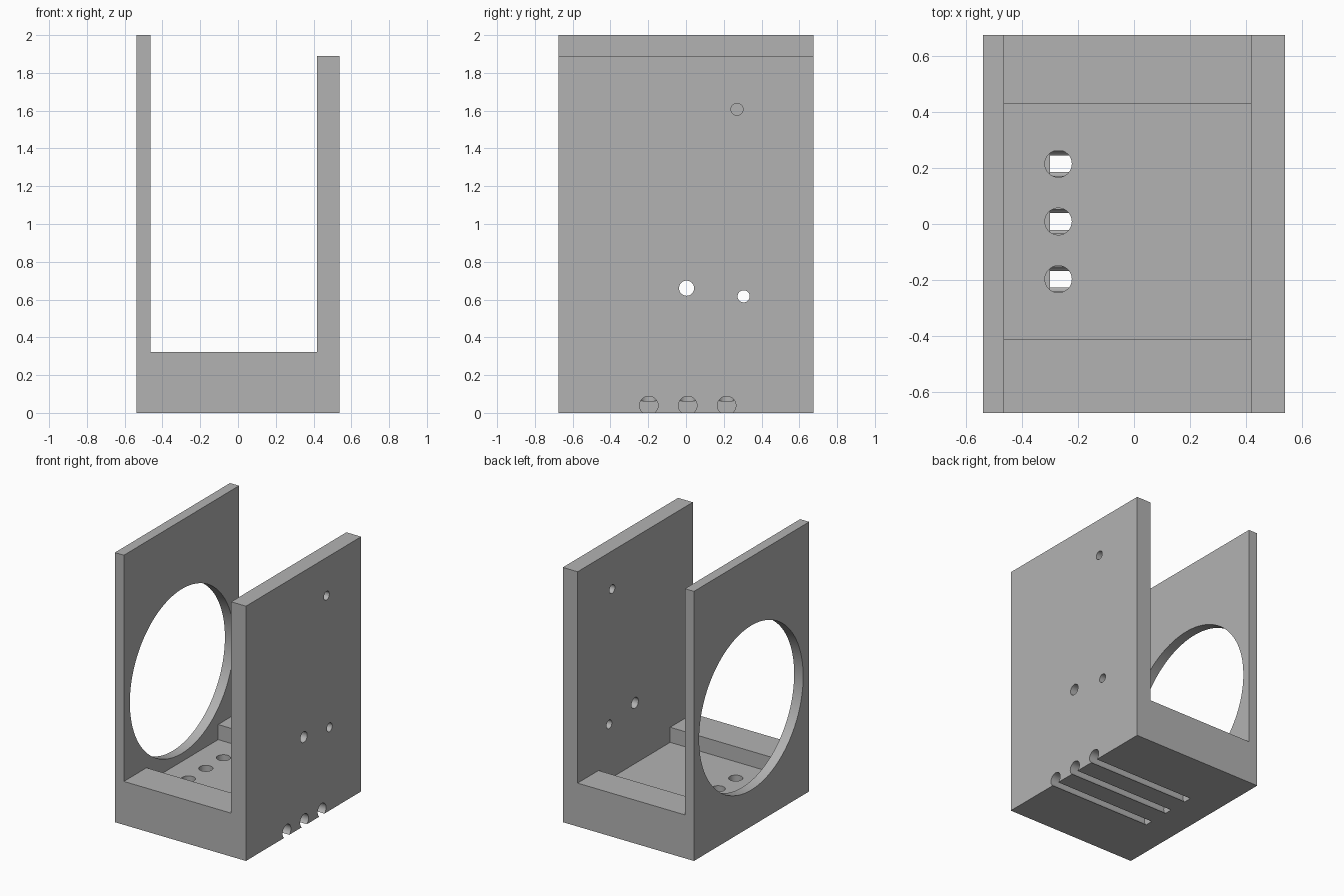
import bpy, bmesh, math
from mathutils import Matrix

if "Cube" in bpy.data.objects:
    bpy.data.objects.remove(bpy.data.objects["Cube"])

grey = bpy.data.materials.new("plain grey")
grey.diffuse_color = (0.45, 0.45, 0.45, 1)
grey.use_nodes = True
grey.node_tree.nodes["Principled BSDF"].inputs["Base Color"].default_value = grey.diffuse_color


def finish(name, bm):
    mesh = bpy.data.meshes.new(name)
    bmesh.ops.recalc_face_normals(bm, faces=bm.faces)
    bm.to_mesh(mesh)
    bm.free()
    mesh.materials.append(grey)
    obj = bpy.data.objects.new(name, mesh)
    bpy.context.collection.objects.link(obj)
    return obj


def cutter(name, bm):
    obj = finish(name, bm)
    obj.hide_render = True
    obj.hide_set(True)
    mod = bracket.modifiers.new(name, 'BOOLEAN')
    mod.operation = 'DIFFERENCE'
    mod.solver = 'EXACT'
    mod.object = obj
    return obj


def cut_box(name, x0, x1, y0, y1, z0, z1):
    bm = bmesh.new()
    bmesh.ops.create_cube(bm, size=1, matrix=Matrix.Translation(
        ((x0 + x1) / 2, (y0 + y1) / 2, (z0 + z1) / 2))
        @ Matrix.Diagonal((x1 - x0, y1 - y0, z1 - z0, 1)))
    cutter(name, bm)


def cut_cylinder(name, axis, lo, hi, a, b, r, n=48):
    """Round hole along x (a, b = y, z) or along z (a, b = x, y)."""
    mid = (lo + hi) / 2
    if axis == 'X':
        m = Matrix.Translation((mid, a, b)) @ Matrix.Rotation(math.pi / 2, 4, 'Y')
    else:
        m = Matrix.Translation((a, b, mid))
    bm = bmesh.new()
    bmesh.ops.create_cone(bm, cap_ends=True, segments=n, radius1=r, radius2=r,
                          depth=hi - lo, matrix=m)
    cutter(name, bm)


# U-shaped bracket: thick base, thin tall left wall, thicker right wall
L, R, IL, IR, D = -0.538, 0.538, -0.464, 0.417, 0.675
profile = [(L, 0), (R, 0), (R, 1.89), (IR, 1.89), (IR, 0.322),
           (IL, 0.322), (IL, 2), (L, 2)]
bm = bmesh.new()
face = bm.faces.new([bm.verts.new((x, -D, z)) for x, z in profile])
ext = bmesh.ops.extrude_face_region(bm, geom=[face])
bmesh.ops.translate(bm, vec=(0, 2 * D, 0),
                    verts=[v for v in ext["geom"] if isinstance(v, bmesh.types.BMVert)])
bracket = finish("bracket", bm)

# Recessed floor between the front and back ledges
cut_box("floor_recess_cutter", IL, IR, -0.41, 0.43, 0.21, 0.5)

# Large round opening in the left wall
cut_cylinder("wall_opening_cutter", 'X', L - 0.1, IL + 0.02, 0.005, 0.88, 0.61, 128)

# Small screw holes through the right wall
for i, (y, z, r) in enumerate([(0.003, 0.66, 0.04), (0.305, 0.617, 0.032),
                               (0.27, 1.607, 0.032)]):
    cut_cylinder(f"screw_hole_cutter_{i}", 'X', IR - 0.1, R + 0.1, y, z, r)

# Wire channels open at the underside, each meeting a vertical hole in the floor
for i, y in enumerate((-0.197, 0.009, 0.215)):
    cut_cylinder(f"channel_cutter_{i}", 'X', -0.3, R + 0.1, y, 0.039, 0.049)
    cut_cylinder(f"floor_hole_cutter_{i}", 'Z', 0.062, 0.3, -0.27, y, 0.048)

# Apply the cuts, then smooth the round walls while keeping edges sharp
bpy.context.view_layer.objects.active = bracket
bracket.select_set(True)
for mod in list(bracket.modifiers):
    bpy.ops.object.modifier_apply(modifier=mod.name)
bpy.ops.object.shade_smooth_by_angle(angle=math.radians(30))
for obj in [o for o in bpy.data.objects if o.name.find("cutter") >= 0]:
    bpy.data.objects.remove(obj)
